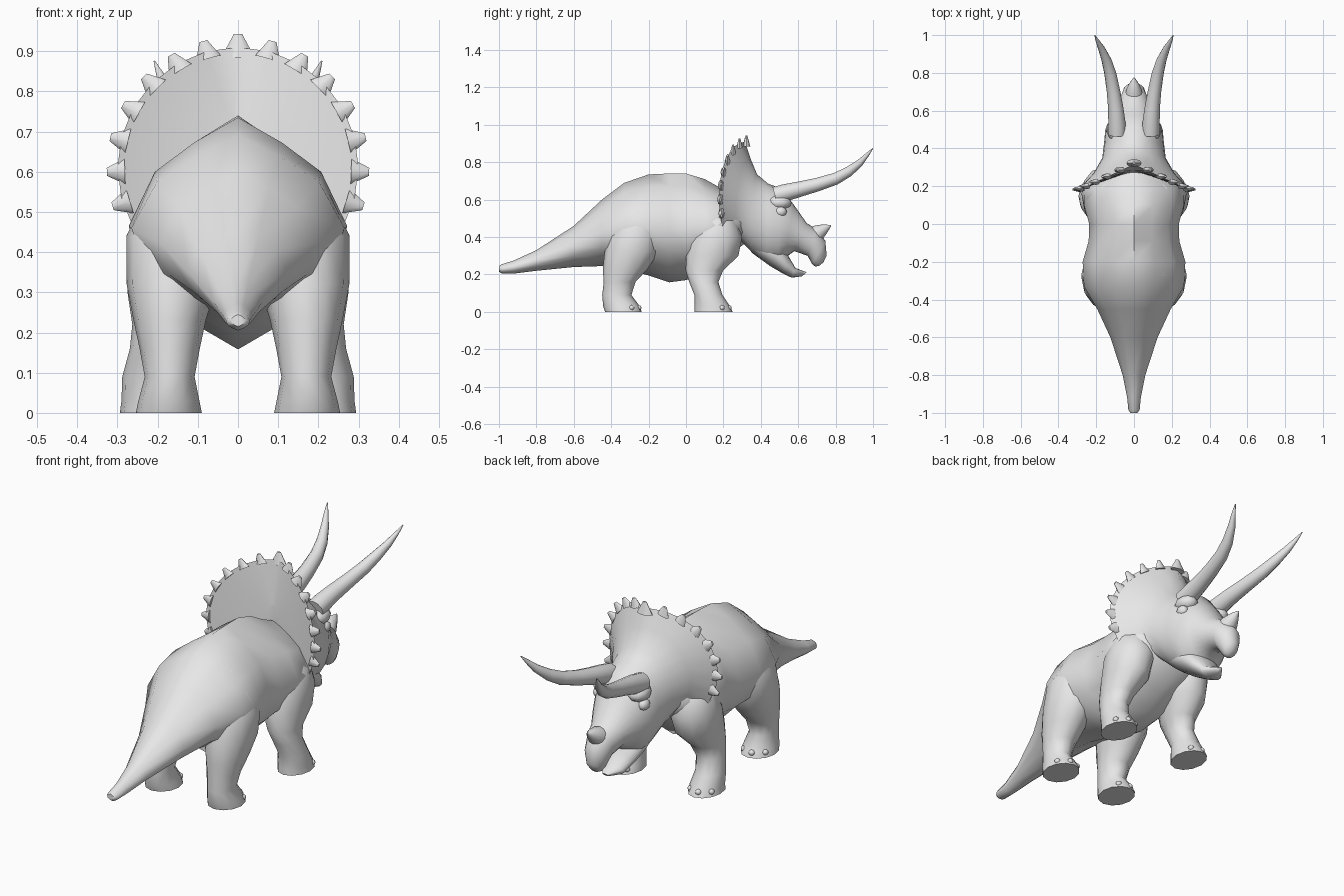
import bpy
import bmesh
from math import sin, cos, pi, radians, atan2
from mathutils import Vector, Matrix

cube = bpy.data.objects.get("Cube")
if cube:
    bpy.data.objects.remove(cube, do_unlink=True)

hide = bpy.data.materials.new("plain_grey")
hide.use_nodes = True
hide.diffuse_color = (0.8, 0.8, 0.8, 1)
hide.node_tree.nodes["Principled BSDF"].inputs["Base Color"].default_value = (0.8, 0.8, 0.8, 1)


def finish(name, bm, mirror=False, angle=55):
    bmesh.ops.recalc_face_normals(bm, faces=bm.faces)
    mesh = bpy.data.meshes.new(name)
    bm.to_mesh(mesh)
    bm.free()
    mesh.materials.append(hide)
    obj = bpy.data.objects.new(name, mesh)
    bpy.context.collection.objects.link(obj)
    if mirror:
        obj.modifiers.new("mirror", 'MIRROR').use_mirror_merge = False
    bpy.ops.object.select_all(action='DESELECT')
    obj.select_set(True)
    bpy.context.view_layer.objects.active = obj
    bpy.ops.object.shade_smooth_by_angle(angle=radians(angle))


def ellipse(count):
    return [(sin(2 * pi * i / count), cos(2 * pi * i / count)) for i in range(count)]


def section(profile, y1, z1, y2, z2, width, center=0, sweep=0):
    """Cross-section spanning two side-view points; sweep pulls its sides back."""
    a, b = Vector((center, y1, z1)), Vector((center, y2, z2))
    mid, half = (a + b) / 2, (a - b) / 2
    return [mid + half * v + Vector((width * u, -sweep * abs(u), 0)) for u, v in profile]


def loft(bm, rings):
    rows = [[bm.verts.new(p) for p in ring] for ring in rings]
    count = len(rows[0])
    for low, high in zip(rows, rows[1:]):
        for i in range(count):
            j = (i + 1) % count
            bm.faces.new((low[i], low[j], high[j], high[i]))
    bm.faces.new(rows[0])
    bm.faces.new(rows[-1])


def tube(bm, path, count=12):
    rings = []
    for i, (x, y, z, r) in enumerate(path):
        p, q = path[max(i - 1, 0)], path[min(i + 1, len(path) - 1)]
        t = atan2(q[2] - p[2], q[1] - p[1])
        dy, dz = -r * sin(t), r * cos(t)
        rings.append(section(ellipse(count), y + dy, z + dz, y - dy, z - dz, r, x))
    loft(bm, rings)


def blob(bm, location, scale):
    matrix = Matrix.Translation(location) @ Matrix.Diagonal((*scale, 1))
    bmesh.ops.create_uvsphere(bm, u_segments=10, v_segments=6, radius=1, matrix=matrix)


# Body and tail: (y, top, bottom, half width)
half_profile = [(0, 1), (.4, .77), (.76, .5), (1, 0), (.87, -.45), (.5, -.76), (0, -1)]
body_profile = half_profile + [(-u, v) for u, v in half_profile[-2:0:-1]]
trunk = [
    (-1, .245, .215, .018), (-.985, .255, .205, .03), (-.92, .275, .205, .036),
    (-.8, .33, .22, .06), (-.6, .46, .24, .125), (-.45, .6, .245, .195),
    (-.33, .69, .23, .265), (-.2, .735, .195, .272), (-.09, .74, .158, .24),
    (0, .74, .17, .237), (.1, .71, .2, .265), (.19, .66, .27, .262), (.32, .6, .37, .16)]
bm = bmesh.new()
loft(bm, [section(body_profile, y, top, y, low, w) for y, top, low, w in trunk])
finish("body_and_tail", bm)

# Head: frill rim flowing into the face and the upper beak
SIDES = 24
FRILL_Z, FRILL_R = .61, .3


def rim_point(t):
    return Vector((FRILL_R * sin(t), .315 - .14 * abs(sin(t)),
                   max(FRILL_Z + FRILL_R * cos(t), .41)))


round_head = ellipse(SIDES)
rim = [rim_point(2 * pi * i / SIDES) for i in range(SIDES)]
face = [
    (.345, .82, .31, .37, .215, .06), (.38, .735, .36, .31, .168, .02),
    (.44, .685, .43, .26, .158, 0), (.51, .66, .49, .25, .152, 0),
    (.575, .575, .53, .29, .125, 0), (.645, .475, .58, .325, .09, 0),
    (.7, .44, .65, .3, .07, 0), (.745, .38, .675, .255, .055, 0),
    (.752, .3, .69, .243, .035, 0), (.735, .265, .71, .245, .012, 0)]
bm = bmesh.new()
back = section(round_head, .28, .7, .27, .6, .04)
loft(bm, [back, rim] + [section(round_head, a, b, c, d, w, 0, s) for a, b, c, d, w, s in face])
finish("head_and_frill", bm)

# Lower jaw, with a pointed tip
jaw = [(.4, .42, .36, .31, .11), (.51, .36, .45, .245, .108), (.55, .295, .515, .207, .085),
       (.585, .235, .565, .183, .06), (.645, .212, .62, .19, .015)]
bm = bmesh.new()
loft(bm, [section(ellipse(14), a, b, c, d, w) for a, b, c, d, w in jaw])
finish("lower_jaw", bm)

# Low flattened points around the frill rim, the middle one largest
bm = bmesh.new()
STEP = radians(15.3)
for i in range(-7, 8):
    t = i * STEP
    size = 1 if i else 1.3
    across, out = Vector((cos(t), 0, -sin(t))), Vector((sin(t), 0, cos(t)))
    axes = Matrix((across, Vector((0, .5, 0)), out * size)).transposed().to_4x4()
    place = rim_point(t) + out * .004 + Vector((0, .008, 0))
    bmesh.ops.create_cone(bm, cap_ends=True, segments=8, radius1=.032 * size, radius2=.01,
                          depth=.045, matrix=Matrix.Translation(place) @ axes)
finish("frill_points", bm)

# Brow horns and nose horn
bm = bmesh.new()
tube(bm, [(.088, .475, .622, .047), (.09, .53, .637, .046), (.096, .61, .657, .041),
          (.108, .7, .68, .036), (.126, .8, .712, .032), (.146, .87, .75, .027),
          (.172, .93, .797, .019), (.192, .967, .838, .011), (.208, 1, .875, .002)])
finish("brow_horns", bm, mirror=True)
bm = bmesh.new()
tube(bm, [(0, .67, .405, .048), (0, .71, .425, .042), (0, .745, .447, .024), (0, .775, .462, .003)])
finish("nose_horn", bm)

# Eyes under heavy brows
bm = bmesh.new()
blob(bm, (.123, .505, .535), (.026, .034, .028))
finish("eyes", bm, mirror=True)
bm = bmesh.new()
blob(bm, (.095, .5, .585), (.05, .065, .04))
finish("brows", bm, mirror=True)

# Legs: (z, y centre, y radius, x centre, x radius)
back_leg = [
    (0, -.335, .098, .172, .082), (.03, -.345, .098, .172, .076), (.09, -.37, .078, .17, .062),
    (.16, -.355, .085, .17, .075), (.23, -.325, .12, .17, .09), (.32, -.29, .145, .165, .112),
    (.44, -.265, .14, .15, .128), (.54, -.255, .1, .13, .1), (.62, -.25, .05, .1, .06)]
front_leg = [
    (0, .147, .102, .217, .077), (.03, .14, .095, .216, .074), (.09, .12, .075, .22, .068),
    (.16, .095, .078, .205, .064), (.22, .098, .1, .19, .073), (.3, .14, .14, .175, .1),
    (.4, .16, .14, .165, .113), (.48, .165, .11, .15, .11), (.58, .16, .06, .12, .06)]
for name, leg in (("back", back_leg), ("front", front_leg)):
    bm = bmesh.new()
    loft(bm, [section(ellipse(12), y + ry, z, y - ry, z, rx, x) for z, y, ry, x, rx in leg])
    finish(name + "_legs", bm, mirror=True)
    # Toenails sunk into the front of the foot
    bm = bmesh.new()
    z, y, ry, x, rx = leg[1]
    for degrees in (-35, 10, 55):
        t = radians(degrees)
        blob(bm, (x + rx * sin(t) * .95, y + ry * cos(t) * .95, .022), (.015, .015, .014))
    finish(name + "_toenails", bm, mirror=True)
